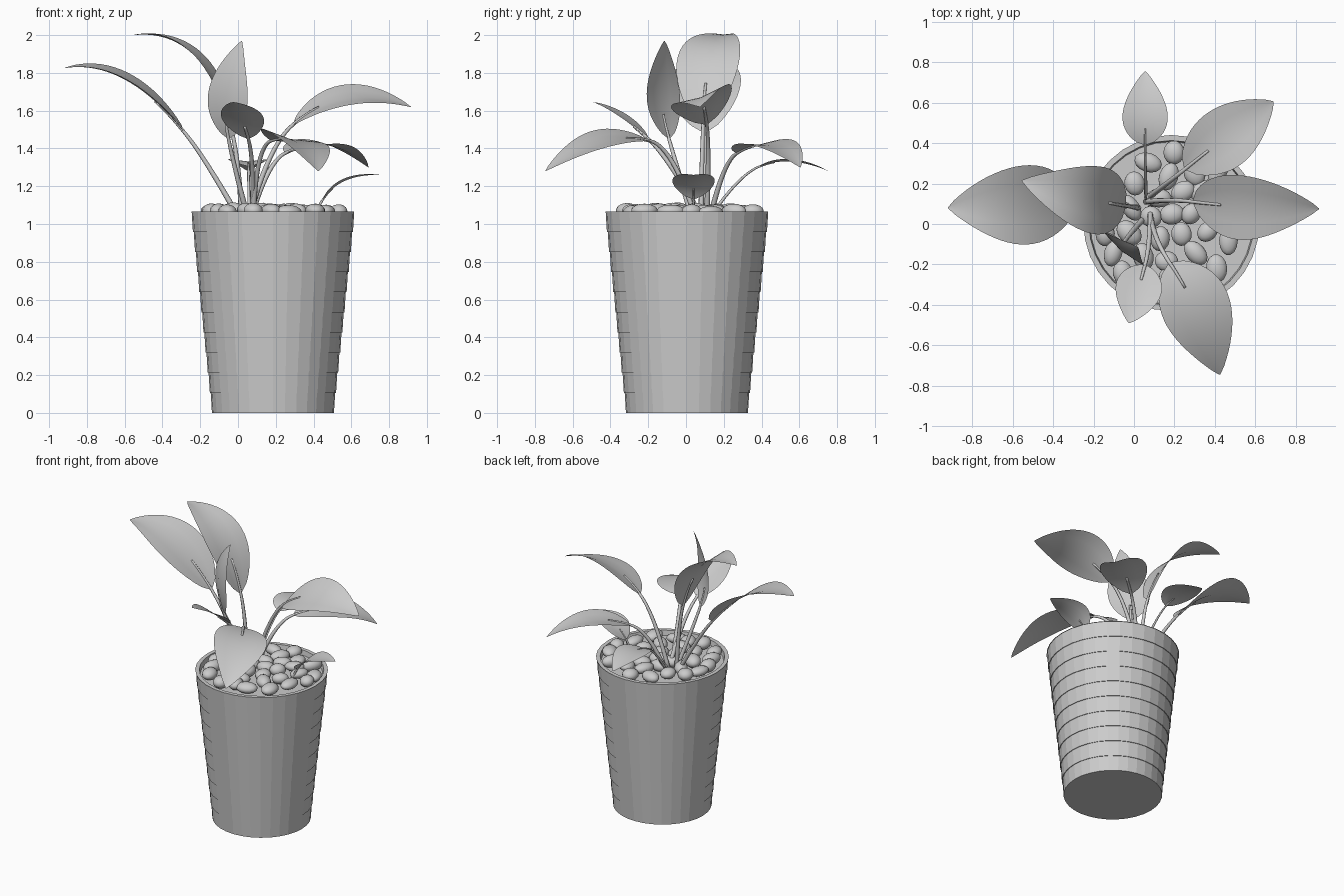
import bpy, bmesh, math, random
from mathutils import Vector, Matrix

if "Cube" in bpy.data.objects:
    bpy.data.objects.remove(bpy.data.objects["Cube"])

random.seed(7)
CX, CY = 0.185, 0.005


def finish(name, bm, smooth=True, closed=True):
    if closed:
        bmesh.ops.recalc_face_normals(bm, faces=bm.faces)
    me = bpy.data.meshes.new(name)
    bm.to_mesh(me)
    bm.free()
    ob = bpy.data.objects.new(name, me)
    bpy.context.collection.objects.link(ob)
    for p in me.polygons:
        p.use_smooth = smooth
    return ob


def skin(bm, rings):
    """Bridge closed rings and cap both ends."""
    rings = [[bm.verts.new(v) for v in r] for r in rings]
    n = len(rings[0])
    for a, b in zip(rings, rings[1:]):
        for i in range(n):
            j = (i + 1) % n
            bm.faces.new((a[i], a[j], b[j], b[i]))
    bm.faces.new(rings[0])
    bm.faces.new(rings[-1])


def circle(r, sides):
    return [Vector((r * math.cos(2 * math.pi * i / sides),
                    r * math.sin(2 * math.pi * i / sides), 0)) for i in range(sides)]


def direction(path, k):
    return (path[min(k + 1, len(path) - 1)] - path[max(k - 1, 0)]).normalized()


def tube(name, path, r0, r1):
    bm = bmesh.new()
    rings = []
    for k, c in enumerate(path):
        q = direction(path, k).to_track_quat('Z', 'Y')
        r = r0 + (r1 - r0) * k / (len(path) - 1)
        rings.append([c + q @ v for v in circle(r, 8)])
    skin(bm, rings)
    return finish(name, bm)


def leaf(name, path, width, side, fold=0.12):
    """Pointed blade swept along its midrib, with a shallow V fold."""
    bm = bmesh.new()
    rows = []
    for k, c in enumerate(path):
        t = direction(path, k)
        s = (side - t * side.dot(t)).normalized()
        nrm = t.cross(s)
        w = 0.5 * width * max(math.sin(math.pi * (k / (len(path) - 1)) ** 0.78), 0) ** 0.85 + 0.002
        rows.append([bm.verts.new(c + s * w * f + nrm * w * fold * abs(f))
                     for f in (-1, -0.5, 0, 0.5, 1)])
    for a, b in zip(rows, rows[1:]):
        for i in range(4):
            bm.faces.new((a[i], b[i], b[i + 1], a[i + 1]))
    return finish(name, bm, closed=False)


# Pot: ten flared tiers with small overhanging ledges, rim and inner wall
TIERS, H = 10, 1.065
profile = []
for i in range(TIERS):
    r = 0.323 + 0.0112 * i
    profile += [(r, H * i / TIERS), (r + 0.0065, H * (i + 1) / TIERS)]
profile += [(0.435, H), (0.408, H), (0.402, 1.03)]
bm = bmesh.new()
skin(bm, [[v + Vector((CX, CY, z)) for v in circle(r, 32)] for r, z in profile])
finish("pot", bm, smooth=False)

# Pebbles scattered over the soil
spots = []
for gap in (0.115, 0.10, 0.088):
    for _ in range(1500):
        a, d = random.uniform(0, 2 * math.pi), 0.355 * math.sqrt(random.random())
        p = Vector((CX + d * math.cos(a), CY + d * math.sin(a)))
        if all((p - q).length > gap for q in spots):
            spots.append(p)
bm = bmesh.new()
for p in spots:
    m = (Matrix.Translation((p.x, p.y, 1.067 + random.uniform(-0.006, 0.006)))
         @ Matrix.Rotation(random.uniform(0, math.pi), 4, 'Z')
         @ Matrix.Rotation(random.uniform(-0.15, 0.15), 4, 'X')
         @ Matrix.Diagonal((random.uniform(0.055, 0.075), random.uniform(0.044, 0.054),
                            random.uniform(0.032, 0.042), 1)))
    bmesh.ops.create_uvsphere(bm, u_segments=14, v_segments=9, radius=1, matrix=m)
finish("pebbles", bm)


def plant(name, root, base, mid, tip, width, roll=0, thick=0.015):
    """One leaf whose midrib passes base, mid and tip, on a bent stem from the soil."""
    root = Vector((*root, 1.04))
    b, m, t = Vector(base), Vector(mid), Vector(tip)
    n = 20
    rib = [b * (1 - u) * (1 - 2 * u) + m * 4 * u * (1 - u) + t * u * (2 * u - 1)
           for u in (k / n for k in range(n + 1))]
    bend = b - direction(rib, 0) * 0.3 * (b - root).length
    stem = [root * (1 - u) ** 2 + bend * 2 * u * (1 - u) + b * u * u
            for u in (k / 12 for k in range(13))]
    tube("stem_" + name, stem + rib[1:6], thick, thick * 0.45)
    heading = (b - root).to_2d().normalized()
    leaf("leaf_" + name, rib, width, Vector((heading.y, -heading.x, -roll)) * -1)


# Leaves, going round the plant
plant("left", (0, 0.09), (-0.28, 0.1, 1.48), (-0.6, 0.095, 1.765), (-0.92, 0.08, 1.825), 0.39, -0.08)
plant("back_left", (0.02, 0.08), (-0.04, 0.09, 1.52), (-0.24, 0.13, 1.9), (-0.555, 0.215, 2), 0.33)
plant("upright", (0.05, 0.03), (-0.05, -0.09, 1.45), (-0.06, -0.135, 1.71), (0.02, -0.115, 1.97), 0.27)
plant("front", (0.08, 0.08), (0.055, -0.2, 1.45), (0.015, -0.35, 1.57), (-0.025, -0.49, 1.645), 0.225, -0.1)
plant("front_right", (0.08, 0.05), (0.175, -0.19, 1.44), (0.32, -0.45, 1.43), (0.425, -0.745, 1.28), 0.345, -0.22)
plant("right", (0.06, 0.11), (0.29, 0.11, 1.525), (0.58, 0.085, 1.665), (0.915, 0.075, 1.62), 0.335, 0.36)
plant("back_right", (0.07, 0.13), (0.25, 0.27, 1.375), (0.48, 0.45, 1.415), (0.69, 0.605, 1.3), 0.3, 0.08)
plant("back", (0.06, 0.13), (0.055, 0.39, 1.305), (0.055, 0.56, 1.33), (0.055, 0.755, 1.28), 0.22, 0, 0.009)
plant("small_right", (0.4, 0.04), (0.45, 0.04, 1.13), (0.57, 0.04, 1.23), (0.75, 0.04, 1.26), 0.22, 0, 0.009)
